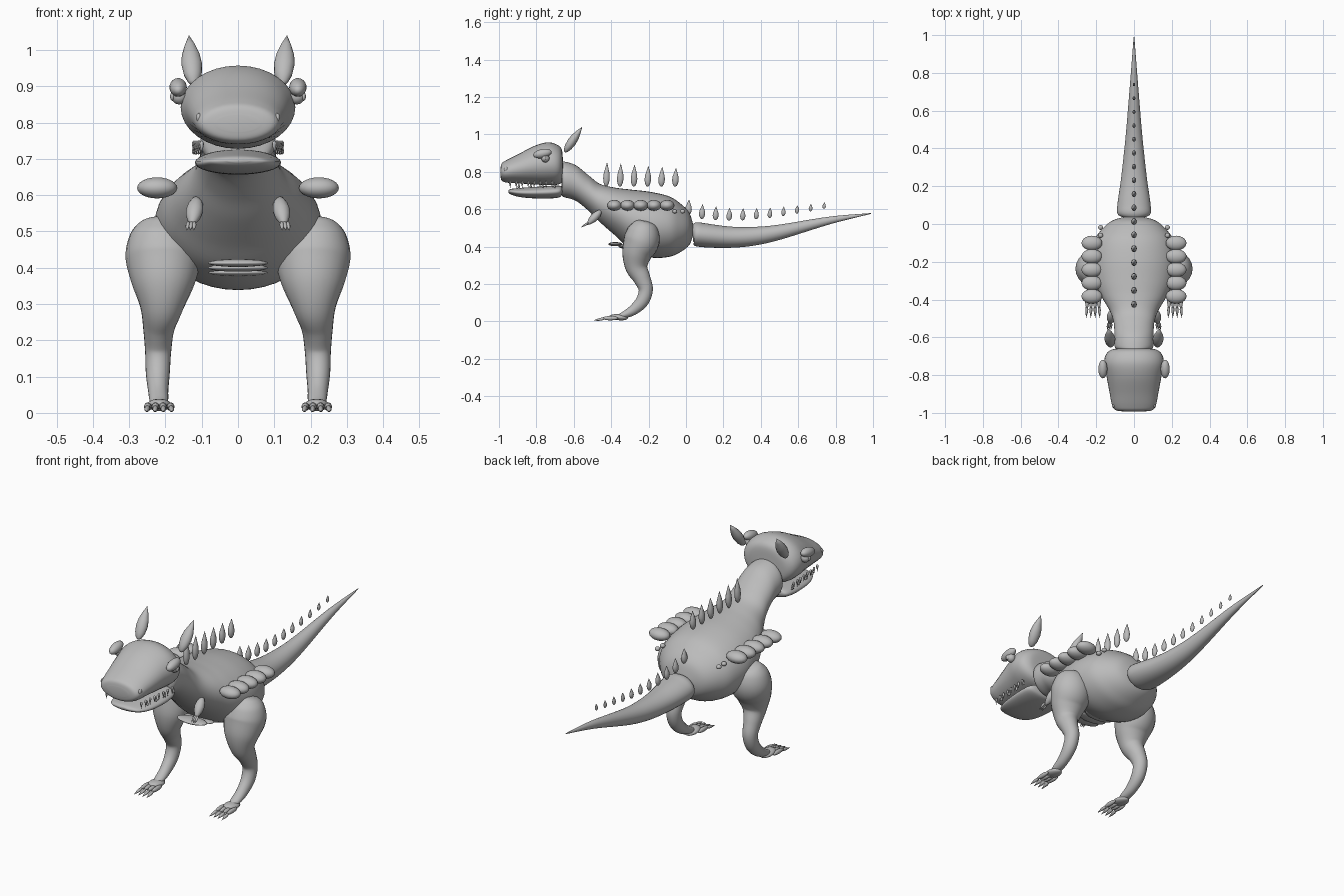
import bpy, bmesh, math
from mathutils import Vector, Matrix

if "Cube" in bpy.data.objects:
    bpy.data.objects.remove(bpy.data.objects["Cube"])

grey = bpy.data.materials.new("hide grey")
grey.diffuse_color = (0.5, 0.5, 0.5, 1)
grey.use_nodes = True
grey.node_tree.nodes["Principled BSDF"].inputs["Base Color"].default_value = grey.diffuse_color


def finish(bm, name):
    bmesh.ops.recalc_face_normals(bm, faces=bm.faces)
    for f in bm.faces:
        f.smooth = True
    me = bpy.data.meshes.new(name)
    bm.to_mesh(me)
    bm.free()
    me.materials.append(grey)
    ob = bpy.data.objects.new(name, me)
    bpy.context.collection.objects.link(ob)
    return ob


def spline(pts, t):
    """Catmull-Rom sample through tuples of any length."""
    i = min(int(t), len(pts) - 2)
    u = t - i
    p0, p1, p2, p3 = (pts[min(max(k, 0), len(pts) - 1)] for k in range(i - 1, i + 3))
    return [0.5 * (2 * b + (c - a) * u + (2 * a - 5 * b + 4 * c - d) * u * u
                   + (3 * b - a - 3 * c + d) * u ** 3) for a, b, c, d in zip(p0, p1, p2, p3)]


def loft(name, pts, upright=False, sides=32, steps=6):
    """Elliptical sections (x, y, z, half width, half depth) along a path in the yz plane."""
    bm = bmesh.new()
    n = (len(pts) - 1) * steps
    samples = [spline(pts, k / steps) for k in range(n + 1)]
    rings = []
    for k, (x, y, z, rx, rd) in enumerate(samples):
        a, b = samples[max(k - 1, 0)], samples[min(k + 1, n)]
        tan = Vector((0, b[1] - a[1], b[2] - a[2])).normalized()
        side = Vector((0, 0, 1)) if upright else Vector((0, -tan.z, tan.y))
        rx, rd = max(rx, 0.001), max(rd, 0.001)
        ring = []
        for j in range(sides):
            w = 2 * math.pi * j / sides
            ring.append(bm.verts.new(Vector((x + rx * math.cos(w), y, z)) + side * rd * math.sin(w)))
        rings.append(ring)
    for r, s in zip(rings, rings[1:]):
        for j in range(sides):
            bm.faces.new((r[j], r[(j + 1) % sides], s[(j + 1) % sides], s[j]))
    bm.faces.new(rings[0])
    bm.faces.new(rings[-1])
    return finish(bm, name)


def ellipsoid(name, loc, size, tilt=0.0):
    """Ball scaled to half sizes, tilted about x."""
    bm = bmesh.new()
    m = Matrix.Translation(loc) @ Matrix.Rotation(tilt, 4, 'X') @ Matrix.Diagonal((*size, 1))
    bmesh.ops.create_uvsphere(bm, u_segments=20, v_segments=12, radius=1, matrix=m)
    return finish(bm, name)


def leaf(name, base, tip, rx, ry, sides=14, belly=0.35):
    """Pointed teardrop from base to tip, fattest near the belly fraction."""
    base, tip = Vector(base), Vector(tip)
    d = tip - base
    rot = d.to_track_quat('Z', 'Y')
    bm = bmesh.new()
    rings = []
    for t, r in ((0, .15), (.05, .5), (belly * .5, .85), (belly, 1), (belly + .2, .87),
                 (belly + .4, .5), (1, .02)):
        rings.append([bm.verts.new(base + d * t + rot @ Vector(
            (r * rx * math.cos(2 * math.pi * j / sides), r * ry * math.sin(2 * math.pi * j / sides), 0)))
            for j in range(sides)])
    for a, b in zip(rings, rings[1:]):
        for j in range(sides):
            bm.faces.new((a[j], a[(j + 1) % sides], b[(j + 1) % sides], b[j]))
    bm.faces.new(rings[0])
    bm.faces.new(rings[-1])
    return finish(bm, name)


# body and neck: (y, top, bottom, half width)
body = [(-.665, .85, .68, .06), (-.655, .855, .665, .10), (-.59, .835, .645, .103), (-.52, .78, .59, .108),
        (-.46, .735, .53, .128), (-.38, .715, .46, .175), (-.30, .705, .39, .212), (-.19, .692, .342, .23),
        (-.09, .668, .345, .212), (-.03, .63, .37, .172), (.015, .585, .405, .12), (.035, .53, .45, .06),
        (.04, .495, .485, .01)]
loft("body", [(0, y, (t + b) / 2, w, (t - b) / 2) for y, t, b, w in body], upright=True, sides=40)

# tail
loft("tail", [(0, .035, .468, .05, .04), (.0, .05, .468, .085, .062), (0, .10, .46, .088, .064),
              (0, .23, .45, .07, .057), (0, .36, .455, .055, .05), (0, .5, .477, .041, .04),
              (0, .77, .54, .019, .02), (0, .99, .577, .002, .002)])

# head and lower jaw
head = [(-.658, .86, .79, .06), (-.664, .918, .745, .115), (-.69, .945, .73, .148), (-.74, .957, .728, .158),
        (-.81, .938, .732, .145), (-.90, .892, .738, .128), (-.96, .862, .742, .116),
        (-.985, .845, .752, .098), (-.992, .82, .775, .06)]
loft("head", [(0, y, (t + b) / 2, w, (t - b) / 2) for y, t, b, w in head], upright=True)
jaw = [(-.66, .715, .685, .06), (-.675, .725, .664, .105), (-.73, .724, .657, .118), (-.82, .718, .658, .115),
       (-.89, .713, .665, .102), (-.935, .708, .678, .075), (-.95, .70, .69, .03)]
loft("lower_jaw", [(0, y, (t + b) / 2, w, (t - b) / 2) for y, t, b, w in jaw], upright=True)

# spines along the back, then the tail
for i in range(6):
    y = -.427 + i * .0737
    leaf("back_spine", (0, y, .72), (0, y + .005, .85 - i * .006), .015, .018)
for i in range(11):
    y = .012 + i * .0725
    s = 1 - i * .055
    z = (.568, .548, .541, .538, .540, .546, .553, .564, .576, .588, .602)[i]
    leaf("tail_spine", (0, y, z), (0, y + .004, z + .083 - i * .0047), .014 * s, .016 * s + .002)

# flat plates across the belly
for i in range(5):
    ellipsoid("belly_plate", (0, -.378 + i * .055, .413 - i * .013), (.083, .038, .011))

# paired parts
for s in (-1, 1):
    # horns, brows, eyes, nostrils
    leaf("horn", (s * .122, -.648, .905), (s * .135, -.555, 1.04), .029, .024, belly=.4)
    ellipsoid("brow", (s * .165, -.768, .897), (.024, .05, .024), .2)
    ellipsoid("eye", (s * .162, -.752, .872), (.022, .022, .022))
    ellipsoid("pupil", (s * .181, -.758, .872), (.006, .01, .012))
    ellipsoid("nostril", (s * .108, -.962, .813), (.008, .011, .013))

    # upper and lower teeth
    for i in range(8):
        y = -.94 + i * .032
        x = s * (.100 + i * .003)
        leaf("upper_tooth", (x, y, .75), (x, y, .712), .006, .006, sides=8, belly=.2)
        if i % 2:
            leaf("lower_tooth", (x, y + .014, .712), (x, y + .014, .745), .006, .006, sides=8, belly=.2)

    # shoulder plates and the small bumps behind them
    for i in range(5):
        ellipsoid("flank_plate", (s * .223, -.383 + i * .0705, .62), (.055, .039, .029))
    for y in (-.06, -.018):
        ellipsoid("flank_bump", (s * .177, y, .588), (.013, .013, .011))

    # small arm with three claws
    leaf("arm", (s * .113, -.455, .592), (s * .128, -.53, .515), .024, .022, belly=.45)
    for k in (-1, 0, 1):
        leaf("hand_claw", (s * (.128 + k * .008), -.522, .527), (s * (.132 + k * .01), -.562, .502),
             .006, .006, sides=8)

    # hind leg
    loft("leg", [(s * .215, -.222, .537, .025, .025), (s * .213, -.224, .525, .058, .055),
                 (s * .21, -.228, .49, .088, .083), (s * .207, -.238, .43, .103, .096),
                 (s * .206, -.262, .36, .088, .080), (s * .209, -.264, .29, .06, .06),
                 (s * .218, -.236, .23, .043, .046), (s * .22, -.215, .17, .036, .038),
                 (s * .221, -.233, .11, .033, .035), (s * .22, -.28, .062, .028, .028),
                 (s * .218, -.335, .033, .025, .018), (s * .218, -.375, .022, .014, .009)], sides=24)
    # foot pad, toes and claws
    ellipsoid("foot", (s * .217, -.36, .022), (.034, .05, .016), -.1)
    for k in (-1.5, -.5, .5, 1.5):
        x = s * (.217 + k * .021)
        ellipsoid("toe", (x, -.405, .017), (.0105, .042, .0115))
        leaf("toe_claw", (x, -.43, .016), (s * (.217 + k * .024), -.497, .004), .008, .008, sides=10)
